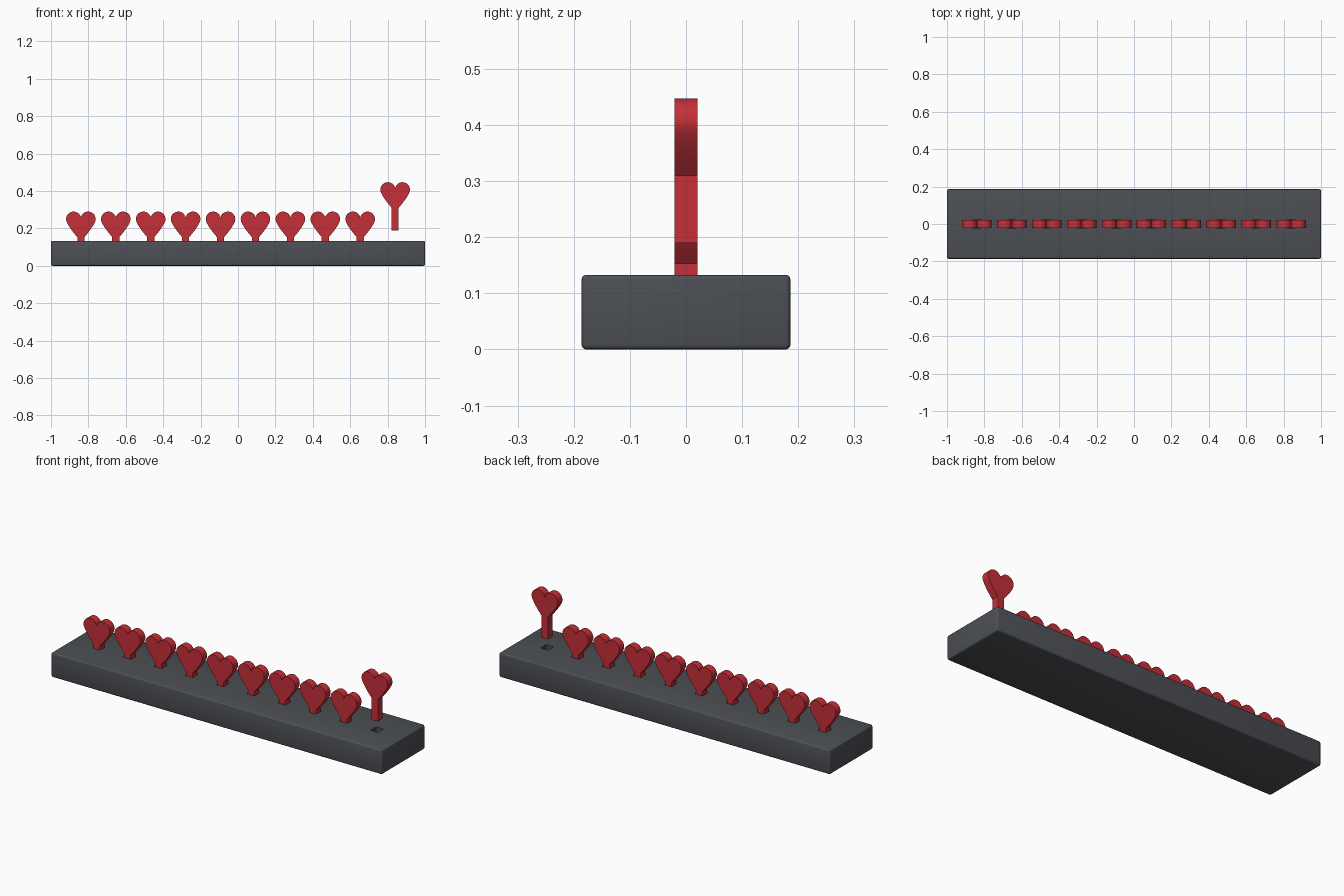
import bpy, bmesh, math
from mathutils import Matrix, Vector

if "Cube" in bpy.data.objects:
    bpy.data.objects.remove(bpy.data.objects["Cube"])

BASE_L, BASE_W, BASE_H = 2.0, 0.372, 0.133
COUNT, SPACING = 10, 0.1867
LIFT = 0.157          # how far the last heart is pulled out
THICK = 0.041
STEM = 0.019          # stem half width


def material(name, rgb):
    m = bpy.data.materials.new(name)
    m.diffuse_color = (*rgb, 1)
    m.use_nodes = True
    m.node_tree.nodes["Principled BSDF"].inputs["Base Color"].default_value = m.diffuse_color
    return m


grey = material("dark grey", (0.072, 0.078, 0.088))
red = material("red", (0.56, 0.029, 0.040))


def make_object(name, bm, mat):
    bmesh.ops.recalc_face_normals(bm, faces=bm.faces[:])
    mesh = bpy.data.meshes.new(name)
    bm.to_mesh(mesh)
    bm.free()
    ob = bpy.data.objects.new(name, mesh)
    bpy.context.collection.objects.link(ob)
    mesh.materials.append(mat)
    return ob


def add_box(bm, center, size):
    mat = Matrix.Translation(center) @ Matrix.Diagonal((*size, 1))
    bmesh.ops.create_cube(bm, size=1, matrix=mat)


def smooth(ob):
    bpy.ops.object.select_all(action='DESELECT')
    ob.select_set(True)
    bpy.context.view_layer.objects.active = ob
    bpy.ops.object.shade_smooth_by_angle(angle=math.radians(30))


def heart_profile():
    """Right half from the notch down to the stem foot, then mirrored."""
    cx, cz, r = 0.039, 0.250, 0.040
    half = []
    a0, a1 = math.acos(-cx / r), math.radians(-25)
    for i in range(17):                       # round lobe
        a = a0 + (a1 - a0) * i / 16
        half.append(Vector((cx + r * math.cos(a), cz + r * math.sin(a))))
    half[0].x = 0
    p0, p1, p2 = half[-1], Vector((0.0606, 0.201)), Vector((STEM, 0.153))
    for i in range(1, 9):                     # taper into the stem
        t = i / 8
        half.append(p0 * (1 - t) ** 2 + p1 * 2 * t * (1 - t) + p2 * t * t)
    half.append(Vector((STEM, 0.033)))
    return half + [Vector((-p.x, p.y)) for p in reversed(half[1:])]


xs = [(i - (COUNT - 1) / 2) * SPACING for i in range(COUNT)]

# Base block with softened edges and a square socket for every stem
bm = bmesh.new()
add_box(bm, (0, 0, BASE_H / 2), (BASE_L, BASE_W, BASE_H))
base = make_object("base", bm, grey)

bm = bmesh.new()
for x in xs:
    add_box(bm, (x, 0, 0.13), (0.046, 0.048, 0.2))
cutter = make_object("socket_cutter", bm, grey)
cutter.hide_render = True

bev = base.modifiers.new("soft edges", 'BEVEL')
bev.width, bev.segments = 0.008, 3
cut = base.modifiers.new("sockets", 'BOOLEAN')
cut.operation, cut.solver, cut.object = 'DIFFERENCE', 'EXACT', cutter
bpy.context.view_layer.objects.active = base
for mod in ("soft edges", "sockets"):
    bpy.ops.object.modifier_apply(modifier=mod)
bpy.data.objects.remove(cutter)
smooth(base)

# Heart pegs; the last one is raised out of its socket
bm = bmesh.new()
face = bm.faces.new([bm.verts.new((p.x, -THICK / 2, p.y)) for p in heart_profile()])
ext = bmesh.ops.extrude_face_region(bm, geom=[face], use_keep_orig=True)
for v in ext["geom"]:
    if isinstance(v, bmesh.types.BMVert):
        v.co.y = THICK / 2
first = make_object("heart_peg_1", bm, red)
smooth(first)
for i, x in enumerate(xs):
    peg = first
    if i:
        peg = bpy.data.objects.new(f"heart_peg_{i + 1}", first.data)
        bpy.context.collection.objects.link(peg)
    peg.location = (x, 0, LIFT if i == COUNT - 1 else 0)
    if i:
        for m in first.modifiers:             # keep shading matched on copies
            peg.modifiers.new(m.name, m.type)
